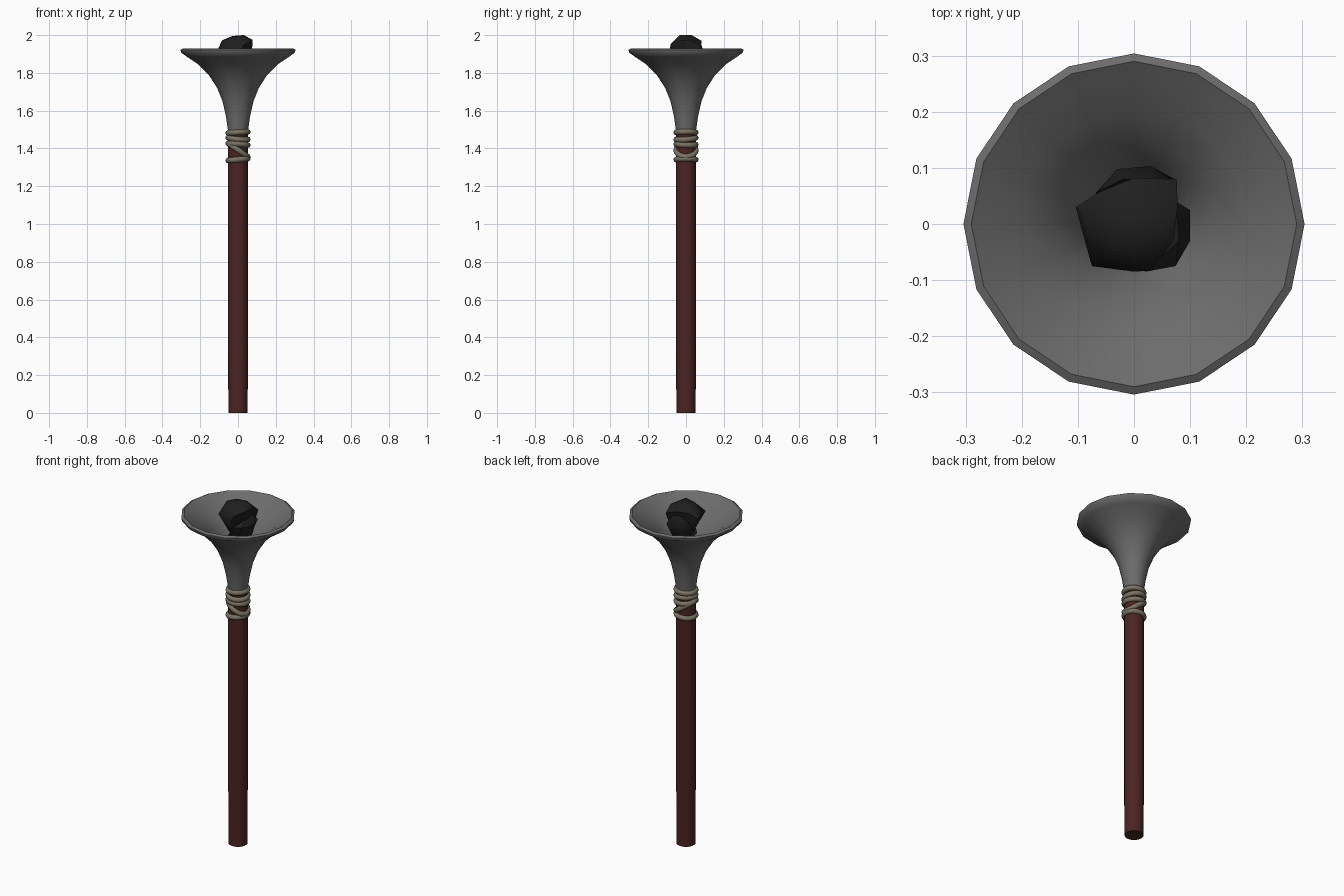
import bpy, bmesh
from math import sin, cos, pi, radians

if "Cube" in bpy.data.objects:
    bpy.data.objects.remove(bpy.data.objects["Cube"])


def finish(obj, color, angle=50):
    mat = bpy.data.materials.new(obj.name + "_color")
    mat.diffuse_color = (*color, 1)
    mat.use_nodes = True
    mat.node_tree.nodes["Principled BSDF"].inputs["Base Color"].default_value = mat.diffuse_color
    obj.data.materials.append(mat)
    if obj.type == 'MESH':
        bpy.ops.object.select_all(action='DESELECT')
        obj.select_set(True)
        bpy.context.view_layer.objects.active = obj
        bpy.ops.object.shade_smooth_by_angle(angle=radians(angle))


def add_mesh(name, bm):
    bmesh.ops.recalc_face_normals(bm, faces=bm.faces[:])
    me = bpy.data.meshes.new(name)
    bm.to_mesh(me)
    bm.free()
    obj = bpy.data.objects.new(name, me)
    bpy.context.collection.objects.link(obj)
    return obj


def lathe(name, profile, color, sides=16):
    """Spin (radius, z) pairs around z and cap both ends."""
    bm = bmesh.new()
    rings = [[bm.verts.new((r * cos(2 * pi * i / sides), r * sin(2 * pi * i / sides), z))
              for i in range(sides)] for r, z in profile]
    for a, b in zip(rings, rings[1:]):
        for i in range(sides):
            j = (i + 1) % sides
            bm.faces.new((a[i], a[j], b[j], b[i]))
    bm.faces.new(rings[0])
    bm.faces.new(rings[-1])
    obj = add_mesh(name, bm)
    finish(obj, color)
    return obj


def lump(name, points):
    """Faceted coal lump from the hull of a few points."""
    bm = bmesh.new()
    for p in points:
        bm.verts.new(p)
    bmesh.ops.convex_hull(bm, input=bm.verts[:])
    finish(add_mesh(name, bm), (0.014, 0.014, 0.014), 45)


# wooden pole
lathe("pole", [(0.051, 0), (0.053, 0.4), (0.053, 1.5)], (0.07, 0.018, 0.016))

# flared metal cup: outside, rolled rim, then inside of the bowl
lathe("cup", [(0.045, 1.42), (0.054, 1.5), (0.064, 1.57), (0.082, 1.65), (0.11, 1.72),
              (0.155, 1.79), (0.21, 1.845), (0.27, 1.885), (0.302, 1.908), (0.304, 1.922),
              (0.29, 1.93), (0.265, 1.913), (0.205, 1.875), (0.15, 1.825),
              (0.105, 1.765), (0.078, 1.70), (0.06, 1.65)], (0.15, 0.15, 0.15))

# rope binding: stacked wraps, a diagonal wrap and the lowest wrap
rope = bpy.data.curves.new("rope", 'CURVE')
rope.dimensions = '3D'
rope.bevel_depth = 0.015
rope.bevel_resolution = 2
for z, tilt, ytilt in [(1.485, 0.003, 0.0), (1.452, -0.005, 0.004),
                       (1.422, -0.004, -0.002), (1.392, -0.036, 0.0), (1.341, 0.005, 0.0)]:
    sp = rope.splines.new('POLY')
    n = 20
    sp.points.add(n - 1)
    for i, p in enumerate(sp.points):
        a = 2 * pi * i / n
        p.co = (0.052 * cos(a), 0.052 * sin(a), z + tilt * cos(a) + ytilt * sin(a), 1)
    sp.use_cyclic_u = True
    sp.use_smooth = True
rope_obj = bpy.data.objects.new("rope_binding", rope)
bpy.context.collection.objects.link(rope_obj)
finish(rope_obj, (0.2, 0.175, 0.125))

# coal lumps heaped in the bowl
lump("coal_top", [(-0.104, 0.03, 1.93), (-0.085, 0.02, 1.972), (-0.06, 0.058, 1.965),
                  (0.0, 0.082, 1.97), (0.076, 0.08, 1.94), (0.078, 0.03, 1.975),
                  (0.03, 0.03, 2.0), (-0.03, 0.03, 1.995), (0.025, -0.035, 2.0),
                  (-0.03, -0.035, 1.99), (0.07, -0.03, 1.97), (0.03, -0.083, 1.95),
                  (-0.075, -0.075, 1.935), (0.0, -0.085, 1.89), (0.06, 0.06, 1.86),
                  (-0.06, 0.03, 1.85), (-0.03, -0.04, 1.83), (0.03, -0.03, 1.82)])
lump("coal_right", [(0.1, 0.025, 1.9), (0.1, -0.03, 1.89), (0.074, -0.075, 1.89),
                    (0.02, -0.085, 1.88), (0.075, 0.04, 1.93), (0.08, -0.03, 1.93),
                    (0.07, 0.03, 1.81), (0.04, -0.06, 1.8), (-0.03, -0.06, 1.8),
                    (-0.04, 0.02, 1.78), (0.02, 0.0, 1.75)])
lump("coal_back", [(-0.068, 0.055, 1.9), (-0.03, 0.098, 1.9), (0.03, 0.103, 1.89),
                   (0.072, 0.08, 1.88), (-0.02, 0.08, 1.95), (0.03, 0.08, 1.94),
                   (-0.06, 0.0, 1.84), (-0.04, 0.06, 1.8), (0.04, 0.06, 1.8),
                   (0.0, 0.0, 1.77)])
